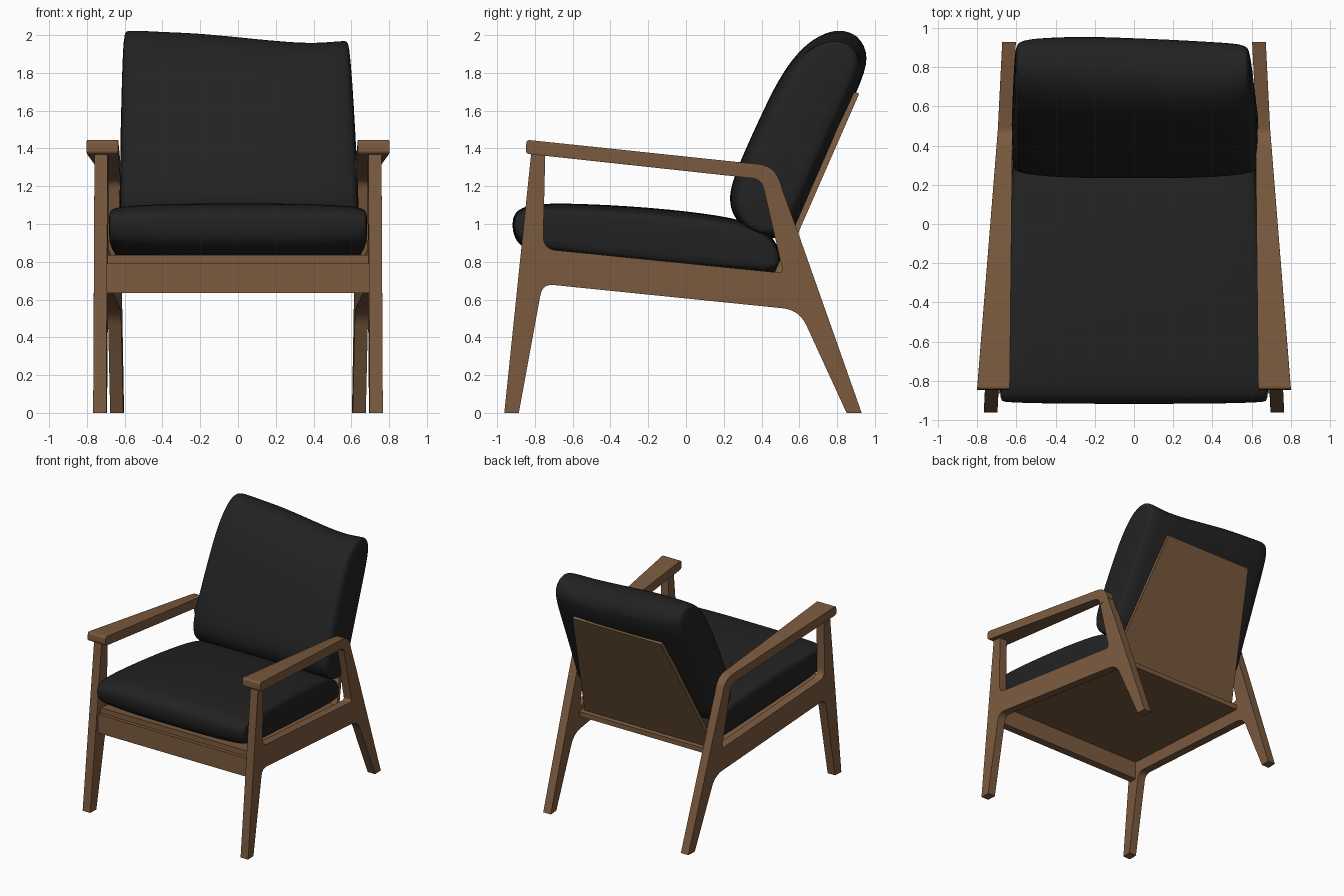
import bpy, bmesh, math
from mathutils import Vector

if "Cube" in bpy.data.objects:
    bpy.data.objects.remove(bpy.data.objects["Cube"])


def material(name, rgb):
    m = bpy.data.materials.new(name)
    m.diffuse_color = (*rgb, 1)
    m.use_nodes = True
    m.node_tree.nodes["Principled BSDF"].inputs["Base Color"].default_value = m.diffuse_color
    return m


WOOD = material("walnut wood", (0.2, 0.105, 0.05))
FABRIC = material("black fabric", (0.016, 0.016, 0.016))


def lerp(a, b, t):
    return a + (b - a) * t


def rounded(points):
    """Points are (y, z) or (y, z, r); corners with r are rounded."""
    out = []
    n = len(points)
    for i, p in enumerate(points):
        c = Vector(p[:2])
        if len(p) < 3:
            out.append(c)
            continue
        a = c + (Vector(points[i - 1][:2]) - c).normalized() * p[2]
        b = c + (Vector(points[(i + 1) % n][:2]) - c).normalized() * p[2]
        for k in range(7):
            t = k / 6
            out.append(a.lerp(c, t).lerp(c.lerp(b, t), t))
    return out


def cut_board(name, outlines, x_range, side, bevel=0.006):
    """Board cut from side outlines; x_range(y) gives its inner and outer x."""
    cu = bpy.data.curves.new(name, 'CURVE')
    cu.dimensions = '2D'
    cu.fill_mode = 'BOTH'
    cu.extrude = 1 - bevel / 0.035
    cu.bevel_depth = bevel
    cu.bevel_resolution = 1
    cu.offset = -bevel
    for pts in outlines:
        pts = rounded(pts)
        sp = cu.splines.new('POLY')
        sp.points.add(len(pts) - 1)
        for q, p in zip(sp.points, pts):
            q.co = (p.x, p.y, 0, 1)
        sp.use_cyclic_u = True
    ob = bpy.data.objects.new(name, cu)
    bpy.context.collection.objects.link(ob)
    bpy.ops.object.select_all(action='DESELECT')
    ob.select_set(True)
    bpy.context.view_layer.objects.active = ob
    bpy.ops.object.convert(target='MESH')
    ob = bpy.context.object
    ob.name = name
    top = max(abs(v.co.z) for v in ob.data.vertices)
    for v in ob.data.vertices:
        y, z, w = v.co
        a, b = x_range(y)
        v.co = (side * lerp(a, b, (w / top + 1) / 2), y, z)
    finish(ob, WOOD)


def finish(ob, mat):
    bm = bmesh.new()
    bm.from_mesh(ob.data)
    bmesh.ops.remove_doubles(bm, verts=bm.verts, dist=1e-5)
    bmesh.ops.recalc_face_normals(bm, faces=bm.faces)
    bm.to_mesh(ob.data)
    bm.free()
    ob.data.materials.clear()
    ob.data.materials.append(mat)
    bpy.ops.object.select_all(action='DESELECT')
    ob.select_set(True)
    bpy.context.view_layer.objects.active = ob
    bpy.ops.object.shade_smooth_by_angle(angle=math.radians(35))


def panel(name, profile, half_width):
    """Four-cornered (y, z) profile spanning both sides, half_width(y, z)."""
    me = bpy.data.meshes.new(name)
    verts = [(s * half_width(y, z), y, z) for s in (-1, 1) for y, z in profile]
    n = len(profile)
    faces = [range(n), range(n, 2 * n)]
    faces += [(i, (i + 1) % n, n + (i + 1) % n, n + i) for i in range(n)]
    me.from_pydata(verts, [], [tuple(f) for f in faces])
    ob = bpy.data.objects.new(name, me)
    bpy.context.collection.objects.link(ob)
    finish(ob, WOOD)


def cushion(name, profile, axis, half_width, sag, thin, short):
    """Loft a side profile across x, pinching its thickness at both ends."""
    axis = Vector(axis).normalized()
    perp = Vector((-axis.y, axis.x))
    pts = [Vector(p) for p in profile]
    us, vs = [p.dot(axis) for p in pts], [p.dot(perp) for p in pts]
    uc, vc = (max(us) + min(us)) / 2, (max(vs) + min(vs)) / 2
    ul, vl = (max(us) - min(us)) / 2, (max(vs) - min(vs)) / 2
    half = [(0, 0), (0.35, 0.0), (0.65, 0.1), (0.87, 0.3), (0.96, 0.55), (1, 1)]
    stations = [(-s, k) for s, k in half[:0:-1]] + half
    bm = bmesh.new()
    rings = []
    for s, k in stations:
        ring = []
        for u, v in zip(us, vs):
            f = (u - uc) / ul
            pu = uc + (u - uc) * (1 - k * short / ul)
            pu += sag(s) * max(0, f)
            p = axis * pu + perp * (vc + (v - vc) * (1 - k * thin / vl))
            ring.append(bm.verts.new((half_width(s, f) * s, p.x, p.y)))
        rings.append(ring)
    n = len(pts)
    for a, b in zip(rings, rings[1:]):
        for i in range(n):
            bm.faces.new((a[i], a[(i + 1) % n], b[(i + 1) % n], b[i]))
    bm.faces.new(rings[0])
    bm.faces.new(rings[-1])
    me = bpy.data.meshes.new(name)
    bm.to_mesh(me)
    bm.free()
    ob = bpy.data.objects.new(name, me)
    bpy.context.collection.objects.link(ob)
    finish(ob, FABRIC)
    for poly in me.polygons:
        poly.use_smooth = True
    sub = ob.modifiers.new("soften", 'SUBSURF')
    sub.levels = sub.render_levels = 2


# Side frames: legs, side rail and arm support, splayed toward the front
def frame_x(y):
    c = lerp(0.732, 0.638, (y + 0.96) / 1.89)
    return c - 0.035, c + 0.035


def arm_x(y):
    t = (y + 0.85) / 1.35
    return lerp(0.634, 0.62, t), lerp(0.802, 0.694, t)


frame_outer = [(-0.962, 0), (-0.885, 0), (-0.76, 0.683, 0.06), (0.60, 0.545, 0.09),
               (0.85, 0), (0.93, 0), (0.595, 0.95), (0.466, 1.302, 0.08), (-0.815, 1.42)]
frame_window = [(-0.757, 0.868, 0.07), (-0.745, 1.375), (0.40, 1.237, 0.05),
                (0.515, 0.74, 0.03)]
arm_outline = [(-0.848, 1.372, 0.02), (-0.845, 1.446, 0.02), (0.465, 1.308, 0.08),
               (0.506, 1.2), (0.418, 1.17), (0.40, 1.237, 0.05)]
for side, word in ((1, "right"), (-1, "left")):
    cut_board("side_frame_" + word, [frame_outer, frame_window], frame_x, side)
    cut_board("armrest_" + word, [arm_outline], arm_x, side, 0.008)


# Front rail, seat board and back board
def inner(y, z):
    return frame_x(y)[0] + 0.008


panel("front_rail", [(-0.865, 0.635), (-0.865, 0.79), (-0.80, 0.785), (-0.80, 0.635)], inner)
panel("seat_board", [(-0.835, 0.79), (-0.835, 0.836), (0.52, 0.70), (0.52, 0.66)], inner)
panel("back_board", [(0.475, 0.68), (0.447, 0.693), (0.885, 1.70), (0.917, 1.69)],
      lambda y, z: lerp(0.605, 0.41, (z - 0.68) / 1.01))

# Seat cushion
cushion("seat_cushion",
        [(-0.922, 1.03), (-0.917, 0.94), (-0.87, 0.865), (-0.7, 0.825), (0, 0.76),
         (0.42, 0.72), (0.49, 0.74), (0.51, 0.82), (0.47, 0.93), (0.36, 1.0),
         (0.2, 1.045), (-0.2, 1.09), (-0.6, 1.11), (-0.8, 1.108), (-0.89, 1.08)],
        (1, -0.1), lambda s, f: lerp(0.673, 0.638, (f + 1) / 2) - 0.025 * f,
        lambda s: 0, 0.055, 0.02)

# Back cushion, its top edge a little lower on the right
cushion("back_cushion",
        [(0.228, 1.12), (0.24, 1.23), (0.39, 1.56), (0.49, 1.77), (0.59, 1.91),
         (0.69, 1.99), (0.80, 2.015), (0.92, 1.975), (0.972, 1.88), (0.92, 1.73),
         (0.755, 1.38), (0.60, 1.03), (0.55, 0.93), (0.44, 0.92), (0.32, 0.96),
         (0.25, 1.04)],
        (0.44, 1), lambda s, f: 0.622 - 0.01 * f - (0.018 * f if s > 0 else 0),
        lambda s: -0.018 - 0.035 * math.sin(2.2 * s) + 0.03 * max(0, abs(s) - 0.7) / 0.3,
        0.075, 0.03)
